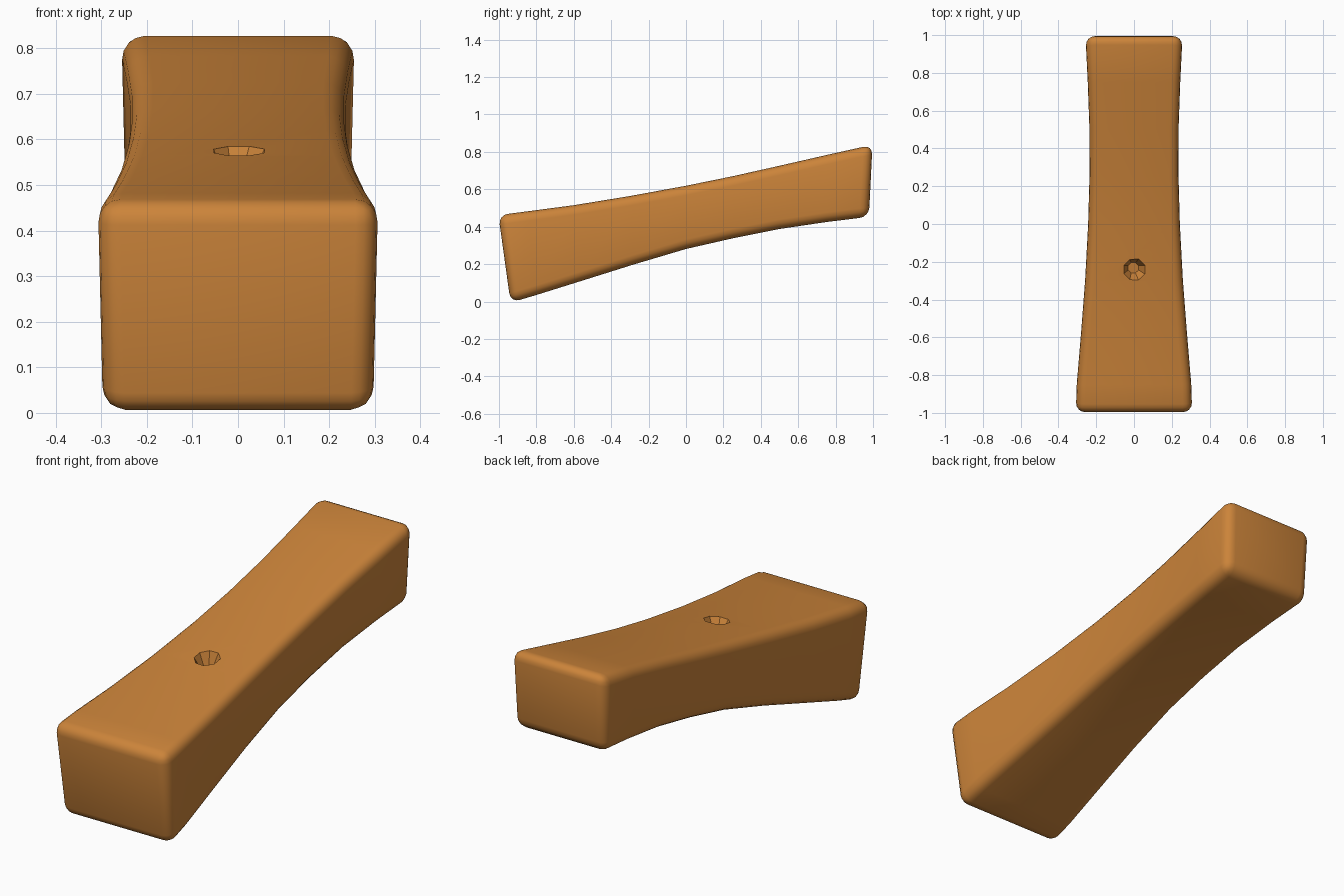
import bpy, bmesh, math
from mathutils import Vector

if "Cube" in bpy.data.objects:
    bpy.data.objects.remove(bpy.data.objects["Cube"])

wood = bpy.data.materials.new("orange_brown")
wood.diffuse_color = (0.60, 0.23, 0.042, 1)
wood.use_nodes = True
wood.node_tree.nodes["Principled BSDF"].inputs["Base Color"].default_value = wood.diffuse_color

# Cross-section stations: top y, top z, bottom y, bottom z, half width
stations = [
    (-1.003, 0.462, -0.938, -0.006, 0.309),
    (-0.85, 0.482, -0.80, 0.035, 0.304),
    (-0.60, 0.515, -0.56, 0.110, 0.283),
    (-0.30, 0.564, -0.28, 0.198, 0.260),
    (0.00, 0.619, 0.00, 0.281, 0.244),
    (0.25, 0.670, 0.25, 0.338, 0.237),
    (0.50, 0.726, 0.50, 0.388, 0.237),
    (0.75, 0.783, 0.75, 0.425, 0.246),
    (0.997, 0.838, 0.978, 0.453, 0.258),
]

# Tapered, gently curved block
bm = bmesh.new()
rings = []
for ty, tz, by, bz, w in stations:
    wb = w * 0.965
    pts = [(-wb, by, bz), (wb, by, bz), (w, ty, tz), (-w, ty, tz)]
    rings.append([bm.verts.new(p) for p in pts])
for a, b in zip(rings, rings[1:]):
    for i in range(4):
        j = (i + 1) % 4
        bm.faces.new((a[i], a[j], b[j], b[i]))
bm.faces.new(rings[0])
bm.faces.new(rings[-1])
bmesh.ops.recalc_face_normals(bm, faces=bm.faces)
mesh = bpy.data.meshes.new("block")
bm.to_mesh(mesh)
bm.free()
block = bpy.data.objects.new("block", mesh)
bpy.context.collection.objects.link(block)
mesh.materials.append(wood)

# Cutter for the small eight-sided hole in the top
bpy.ops.mesh.primitive_cone_add(vertices=8, radius1=0.03, radius2=0.08, depth=0.10,
                                location=(0, -0.24, 0.565), rotation=(math.radians(10), 0, math.pi / 8))
cutter = bpy.context.object
cutter.name = "hole_cutter"
cutter.data.materials.append(wood)
cutter.hide_render = True

# Soft rounded edges, then the hole
bev = block.modifiers.new("rounding", 'BEVEL')
bev.width = 0.05
bev.segments = 4
bev.limit_method = 'ANGLE'
bev.angle_limit = math.radians(40)
cut = block.modifiers.new("hole", 'BOOLEAN')
cut.object = cutter
cut.operation = 'DIFFERENCE'
cut.solver = 'EXACT'

bpy.ops.object.select_all(action='DESELECT')
block.select_set(True)
bpy.context.view_layer.objects.active = block
for name in ("rounding", "hole"):
    bpy.ops.object.modifier_apply(modifier=name)
bpy.data.objects.remove(cutter)
bpy.ops.object.shade_smooth_by_angle(angle=math.radians(35))
